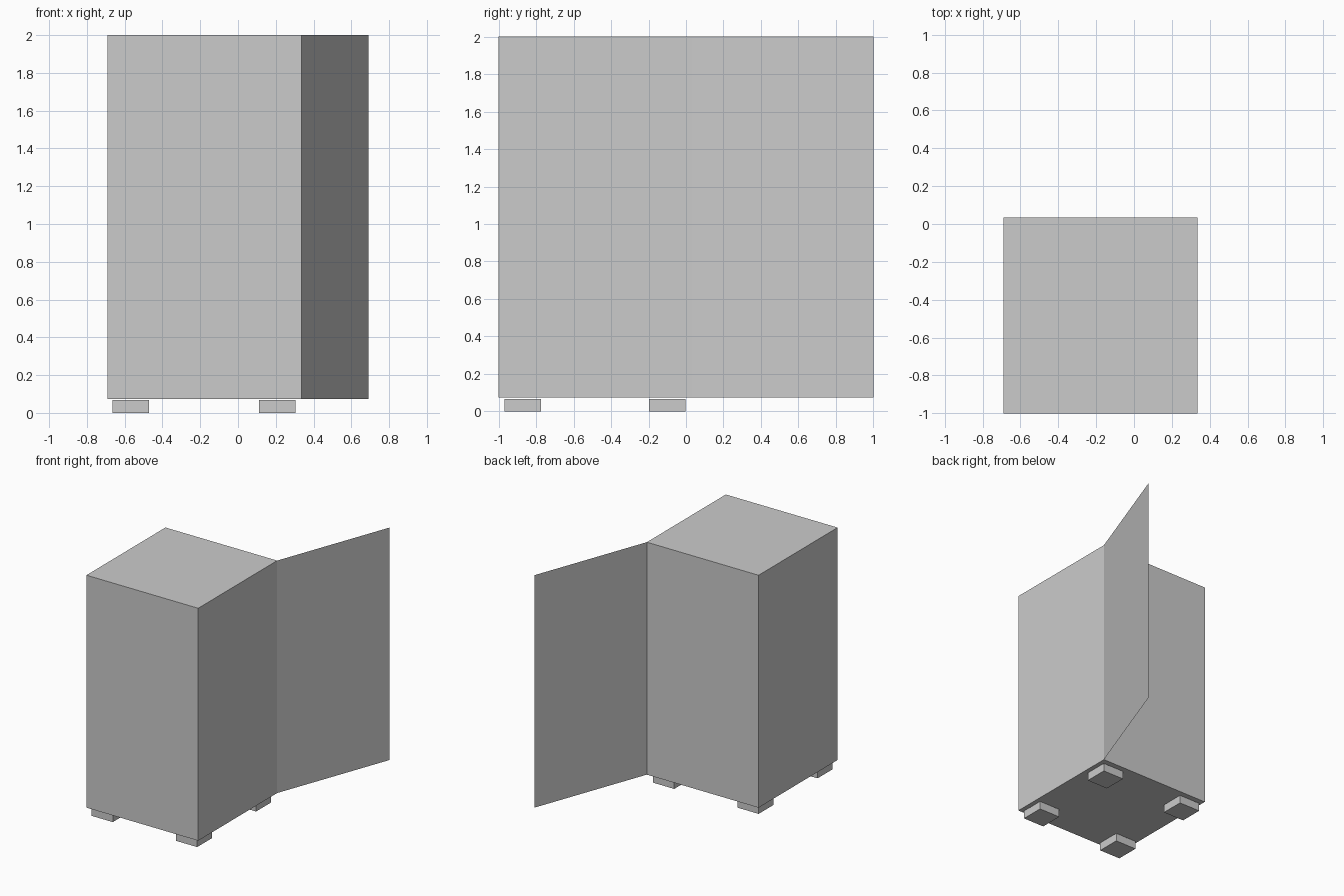
import bpy, bmesh

if "Cube" in bpy.data.objects:
    bpy.data.objects.remove(bpy.data.objects["Cube"])


def box(name, x0, x1, y0, y1, z0, z1):
    bm = bmesh.new()
    bmesh.ops.create_cube(bm, size=1)
    for v in bm.verts:
        v.co = ((x0 + x1) / 2 + v.co.x * (x1 - x0),
                (y0 + y1) / 2 + v.co.y * (y1 - y0),
                (z0 + z1) / 2 + v.co.z * (z1 - z0))
    return finish(name, bm)


def finish(name, bm):
    mesh = bpy.data.meshes.new(name)
    bm.to_mesh(mesh)
    bm.free()
    obj = bpy.data.objects.new(name, mesh)
    bpy.context.collection.objects.link(obj)
    return obj


LEFT, RIGHT, FRONT, BACK = -0.69, 0.335, -1.0, 0.035
BOTTOM, TOP = 0.073, 2.0

# Closed cabinet body
box("cabinet_body", LEFT, RIGHT, FRONT, BACK, BOTTOM, TOP)

# Thin sheet door swung open from the back right corner
bm = bmesh.new()
corners = [(RIGHT, BACK, BOTTOM), (0.69, 1.0, BOTTOM), (0.69, 1.0, TOP), (RIGHT, BACK, TOP)]
bm.faces.new([bm.verts.new(c) for c in corners])
finish("open_door", bm)

# Four square feet
for side, x in (("left", -0.567), ("right", 0.207)):
    for end, y in (("front", -0.872), ("back", -0.1)):
        box(f"{end}_{side}_foot", x - 0.097, x + 0.097, y - 0.097, y + 0.097, 0, 0.067)
